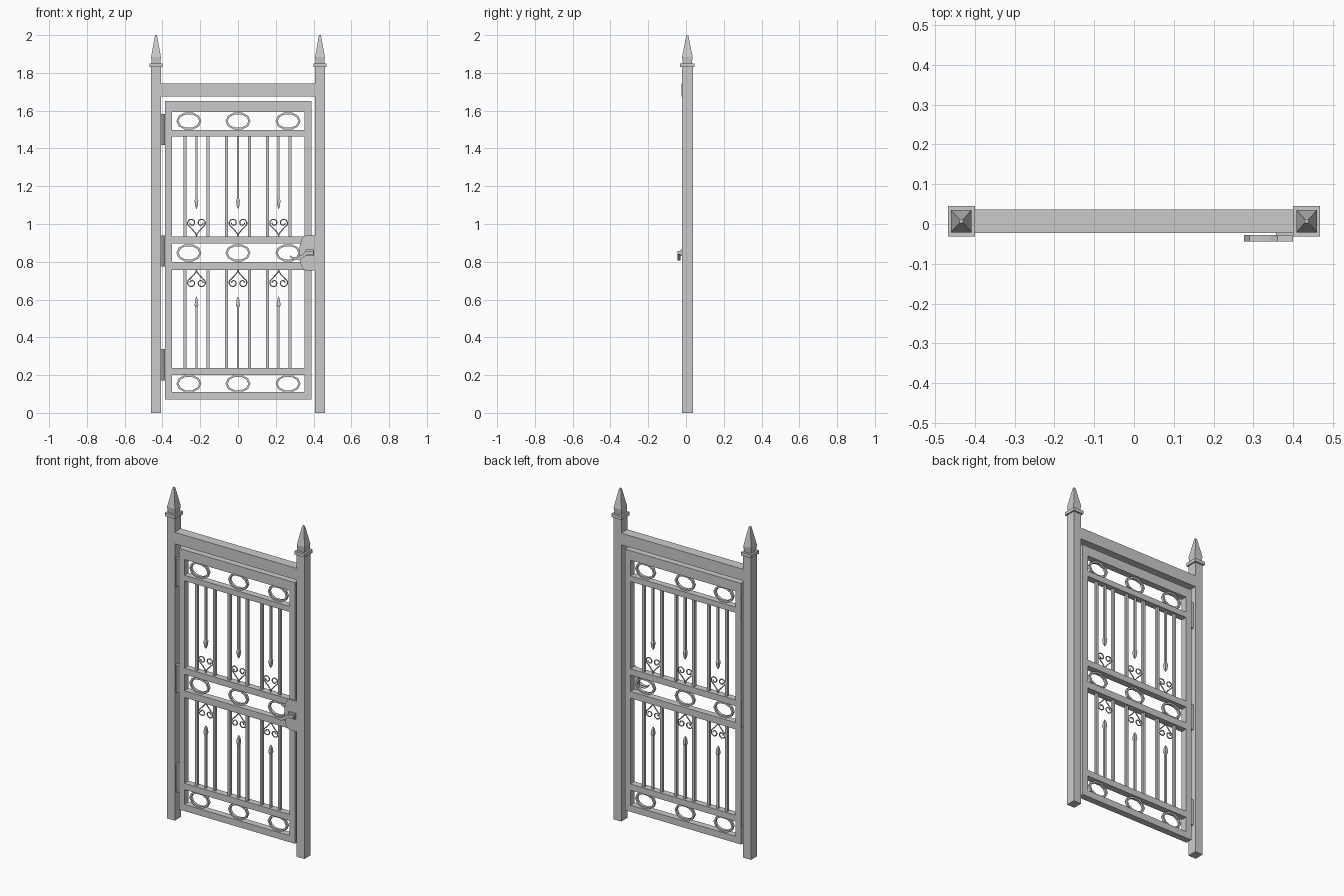
import bpy, bmesh
from math import pi, sin, cos, radians

if "Cube" in bpy.data.objects:
    bpy.data.objects.remove(bpy.data.objects["Cube"])

YC = 0.007          # depth centre of the ironwork
ZM = 0.847          # height of the middle band


def mesh_object(name, verts, faces):
    me = bpy.data.meshes.new(name)
    me.from_pydata(verts, [], faces)
    bm = bmesh.new()
    bm.from_mesh(me)
    bmesh.ops.recalc_face_normals(bm, faces=bm.faces)
    bm.to_mesh(me)
    bm.free()
    ob = bpy.data.objects.new(name, me)
    bpy.context.collection.objects.link(ob)
    return ob


def loft(name, x, y, sections):
    """Four-sided column through (z, half_x, half_y) sections."""
    verts, faces = [], []
    for z, hx, hy in sections:
        verts += [(x - hx, y - hy, z), (x + hx, y - hy, z), (x + hx, y + hy, z), (x - hx, y + hy, z)]
    for s in range(len(sections) - 1):
        for i in range(4):
            j = (i + 1) % 4
            faces.append((s * 4 + i, s * 4 + j, s * 4 + 4 + j, s * 4 + 4 + i))
    n = len(verts)
    faces += [(3, 2, 1, 0), (n - 4, n - 3, n - 2, n - 1)]
    return mesh_object(name, verts, faces)


def box(name, x0, x1, y0, y1, z0, z1):
    hx, hy = (x1 - x0) / 2, (y1 - y0) / 2
    return loft(name, (x0 + x1) / 2, (y0 + y1) / 2, [(z0, hx, hy), (z1, hx, hy)])


def plate(name, outline, y0, y1):
    """Flat xz outline given thickness in y."""
    n = len(outline)
    verts = [(x, y, z) for y in (y0, y1) for x, z in outline]
    faces = [tuple(range(n)), tuple(range(2 * n - 1, n - 1, -1))]
    faces += [(i, (i + 1) % n, n + (i + 1) % n, n + i) for i in range(n)]
    return mesh_object(name, verts, faces)


def ring(name, x, z, rx, rz, t, y0, y1, n=10):
    verts, faces = [], []
    for i in range(n):
        a = 2 * pi * i / n
        for k, y in ((0, y0), (0, y1), (t, y1), (t, y0)):
            verts.append((x + (rx - k) * cos(a), y, z + (rz - k) * sin(a)))
    for i in range(n):
        j = (i + 1) % n
        for k in range(4):
            m = (k + 1) % 4
            faces.append((i * 4 + k, j * 4 + k, j * 4 + m, i * 4 + m))
    return mesh_object(name, verts, faces)


def wire(name, pts, radius):
    cu = bpy.data.curves.new(name, 'CURVE')
    cu.dimensions = '3D'
    cu.bevel_depth = radius
    cu.bevel_resolution = 1
    cu.use_fill_caps = True
    sp = cu.splines.new('POLY')
    sp.points.add(len(pts) - 1)
    for p, co in zip(sp.points, pts):
        p.co = (*co, 1)
    ob = bpy.data.objects.new(name, cu)
    bpy.context.collection.objects.link(ob)
    return ob


# Posts with collars and spear finials
for x, side in ((-0.434, "left"), (0.434, "right")):
    loft(side + "_post", x, YC, [(0, .026, .029), (1.835, .026, .029)])
    loft(side + "_collar", x, YC, [(1.83, .034, .038), (1.85, .034, .038)])
    loft(side + "_finial", x, YC, [(1.85, .023, .024), (1.885, .026, .028), (1.99, .007, .007), (2.0, .004, .004)])

# Overhead beam
box("top_beam", -0.41, 0.41, YC - .03, YC + .03, 1.675, 1.745)

# Gate frame
F0, F1 = YC - .02, YC + .02
box("hinge_stile", -0.387, -0.35, F0, F1, 0.07, 1.65)
box("latch_stile", 0.353, 0.39, F0, F1, 0.07, 1.65)
for z0, z1 in ((.07, .11), (.20, .238), (.757, .798), (.897, .935), (1.463, 1.497), (1.592, 1.65)):
    box("rail", -0.351, 0.354, F0, F1, z0, z1)

# Faceted oval rings in the three bands
for z in (.155, ZM, 1.545):
    for x in (-0.26, 0, 0.265):
        ring("oval_ring", x, z, .066, .048, .011, YC - .008, YC + .008)

# Bars, spears and scrolls
for xc in (-0.22, 0, 0.215):
    for dx in (-.06, .06):
        for z0, z1 in ((.235, .76), (.93, 1.466)):
            box("bar", xc + dx - .008, xc + dx + .008, YC - .008, YC + .008, z0, z1)
    for base, s in ((.235, 1), (1.466, -1)):
        tip = .615 if s > 0 else 1.08
        loft("spear", xc, YC, [(base, .006, .006), (tip - s * .055, .006, .006),
                               (tip - s * .045, .01, .01), (tip - s * .015, .007, .007), (tip, .001, .001)])
    for v in (-1, 1):
        for h in (-1, 1):
            path = [(0, .088), (.004, .103), (.018, .120), (.036, .139)]
            for i in range(21):
                a = radians(-35 + 20 * i)
                r = .023 - .014 * (i / 20)
                path.append((.025 + r * cos(a), .159 + r * sin(a)))
            wire("scroll", [(xc + h * px, YC, ZM + v * pz) for px, pz in path], .0035)

# Hinges: leaf and knuckle
for z in (.255, .857, 1.5):
    box("hinge_leaf", -0.41, -0.385, YC - .012, YC + .012, z - .08, z + .08)
    bpy.ops.mesh.primitive_cylinder_add(vertices=12, radius=.011, depth=.165, location=(-0.398, YC - .012, z))
    bpy.context.object.name = "hinge_knuckle"
    bpy.ops.object.shade_smooth_by_angle()

# Latch plate with rounded inner edge
arc = [(0.36 + .034 * cos(radians(a)) - .002, ZM + .092 * sin(radians(a))) for a in range(90, 271, 15)]
plate("latch_plate", [(0.407, ZM + .092)] + arc + [(0.407, ZM - .092)], -0.021, -0.009)
box("handle_base", 0.357, 0.402, -0.03, -0.02, .83, .866)

# Curved lever handle
lever = [(.400, .857), (.360, .855), (.340, .838), (.315, .824), (.290, .824), (.276, .834),
         (.277, .822), (.295, .809), (.320, .808), (.345, .822), (.365, .836), (.400, .838)]
plate("lever_handle", lever, -0.044, -0.028)
